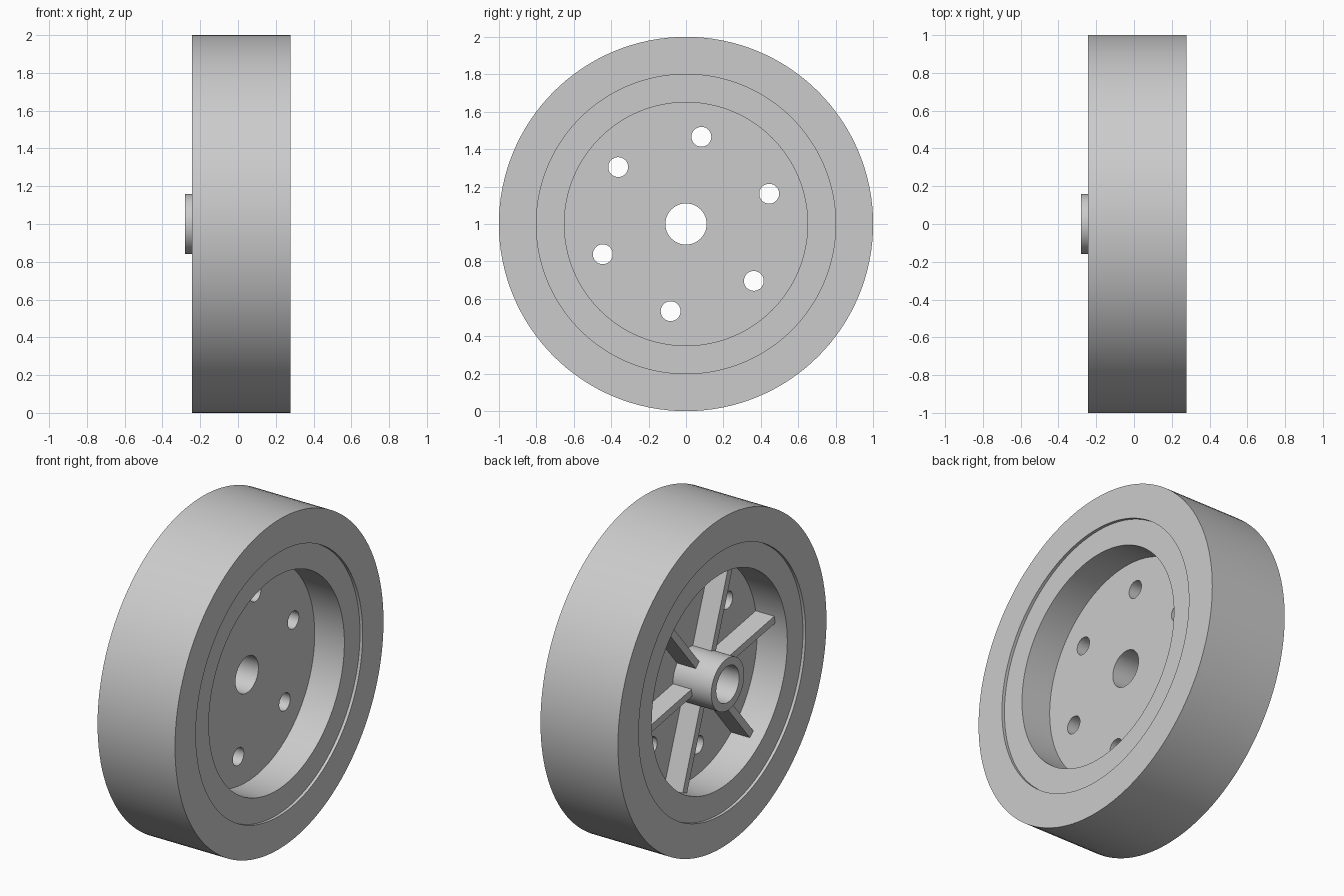
import bpy, bmesh
from math import pi, cos, sin, radians
from mathutils import Matrix, Vector

cube = bpy.data.objects.get("Cube")
if cube:
    bpy.data.objects.remove(cube, do_unlink=True)

# One plain grey for every part
grey = bpy.data.materials.new("plain_grey")
grey.use_nodes = True
colour = (0.6, 0.6, 0.6, 1)
grey.diffuse_color = colour
grey.node_tree.nodes["Principled BSDF"].inputs["Base Color"].default_value = colour

TYRE_L, TYRE_R = -0.243, 0.277      # tyre faces along the axle
RIM_L, RIM_R = -0.225, 0.259        # rim faces, set slightly inside the tyre
DISC_L, DISC_R = -0.023, 0.06       # web plate
HUB_END = -0.28
SPOKE_FACE = -0.148
TYRE_RADIUS, SEAT, RIM_INNER, HUB, BORE = 1.0, 0.8, 0.65, 0.158, 0.11


def make_object(name, bm):
    bmesh.ops.recalc_face_normals(bm, faces=bm.faces)
    mesh = bpy.data.meshes.new(name)
    bm.to_mesh(mesh)
    bm.free()
    mesh.materials.append(grey)
    obj = bpy.data.objects.new(name, mesh)
    obj.location.z = 1
    bpy.context.collection.objects.link(obj)
    return obj


def smooth(obj):
    bpy.ops.object.select_all(action="DESELECT")
    obj.select_set(True)
    bpy.context.view_layer.objects.active = obj
    bpy.ops.object.shade_smooth_by_angle(angle=radians(30))


def lathe(name, profile, steps=128):
    """Revolve a closed (x, radius) profile about the axle."""
    bm = bmesh.new()
    rings = []
    for i in range(steps):
        a = 2 * pi * i / steps
        rings.append([bm.verts.new((x, r * cos(a), r * sin(a))) for x, r in profile])
    n = len(profile)
    for i in range(steps):
        p, q = rings[i], rings[(i + 1) % steps]
        for j in range(n):
            k = (j + 1) % n
            bm.faces.new((p[j], p[k], q[k], q[j]))
    return make_object(name, bm)


# Tyre
tyre = lathe("tyre", [(TYRE_L, SEAT), (TYRE_L, TYRE_RADIUS),
                      (TYRE_R, TYRE_RADIUS), (TYRE_R, SEAT)])
smooth(tyre)

# Rim, web plate and hub in one turned body
wheel = lathe("rim_and_hub", [
    (RIM_L, SEAT), (RIM_R, SEAT), (RIM_R, RIM_INNER), (DISC_R, RIM_INNER),
    (DISC_R, BORE), (HUB_END, BORE), (HUB_END, HUB), (DISC_L, HUB),
    (DISC_L, RIM_INNER), (RIM_L, RIM_INNER)])

# Six round holes through the web plate
bm = bmesh.new()
for i in range(6):
    a = radians(20 + 60 * i)
    place = Matrix.Translation((0.02, 0.473 * cos(a), 0.473 * sin(a)))
    bmesh.ops.create_cone(bm, cap_ends=True, segments=48, radius1=0.053, radius2=0.053,
                          depth=0.2, matrix=place @ Matrix.Rotation(pi / 2, 4, "Y"))
cutter = make_object("hole_cutter", bm)
cutter.hide_render = True
cut = wheel.modifiers.new("holes", "BOOLEAN")
cut.operation = "DIFFERENCE"
cut.solver = "EXACT"
cut.object = cutter
bpy.context.view_layer.update()
graph = bpy.context.evaluated_depsgraph_get()
cut_mesh = bpy.data.meshes.new_from_object(wheel.evaluated_get(graph))
wheel.modifiers.clear()
wheel.data = cut_mesh
bpy.data.objects.remove(cutter, do_unlink=True)
smooth(wheel)

# Six flat ribs between the holes, from hub to rim
inner, outer = HUB - 0.015, RIM_INNER + 0.01
for i in range(6):
    bm = bmesh.new()
    size = Vector((DISC_L + 0.01 - SPOKE_FACE, outer - inner, 0.045))
    centre = Vector(((DISC_L + 0.01 + SPOKE_FACE) / 2, (inner + outer) / 2, 0))
    turn = Matrix.Rotation(radians(50 + 60 * i), 4, "X")
    bmesh.ops.create_cube(bm, size=1, matrix=turn @ Matrix.Translation(centre)
                          @ Matrix.Diagonal(size.to_4d()))
    make_object(f"spoke_{i + 1}", bm)
